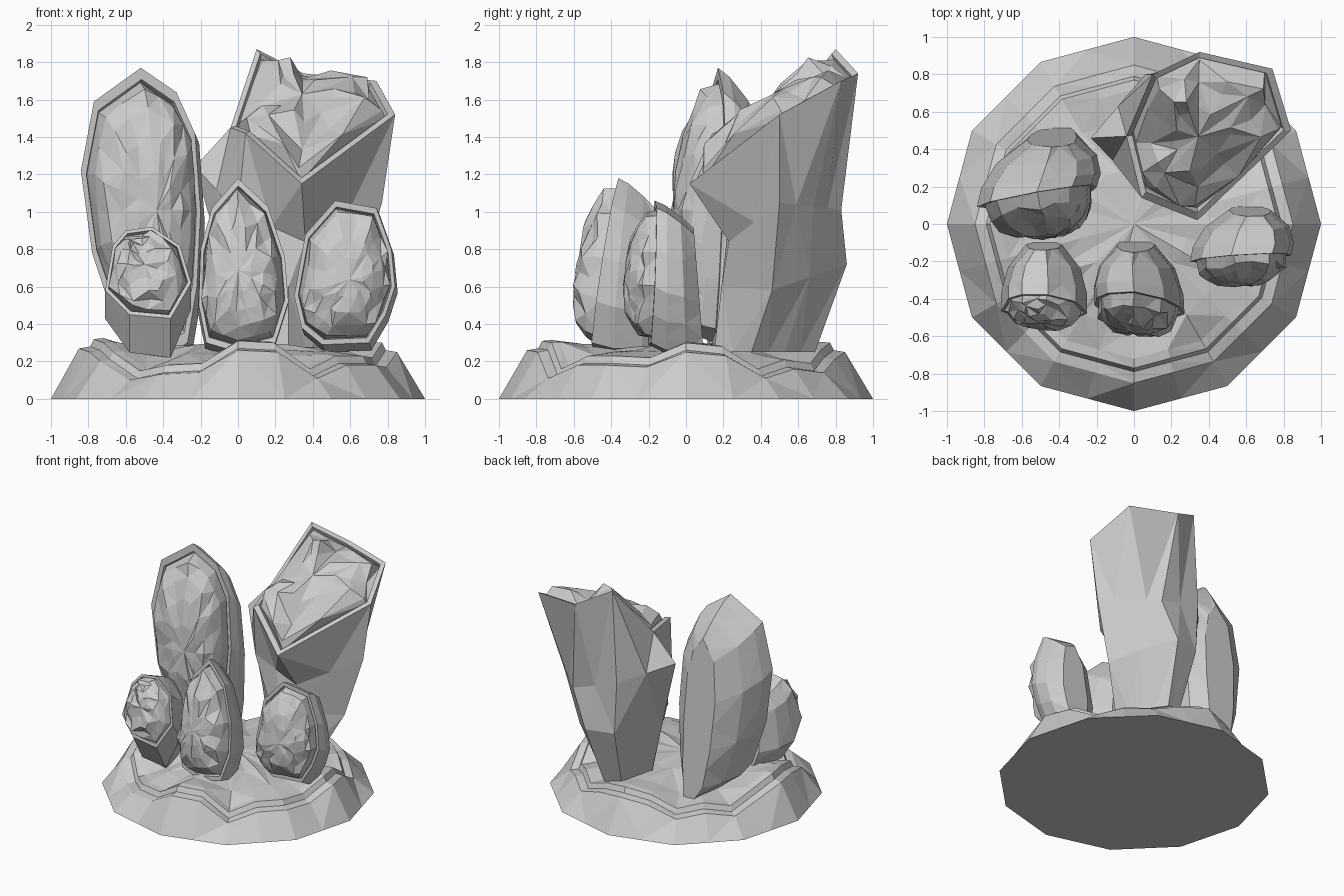
import bpy, math, random
from mathutils import Vector

if "Cube" in bpy.data.objects:
    bpy.data.objects.remove(bpy.data.objects["Cube"], do_unlink=True)

random.seed(4)
stone = bpy.data.materials.new("grey stone")
stone.use_nodes = True
stone.diffuse_color = (0.6, 0.6, 0.6, 1)
stone.node_tree.nodes["Principled BSDF"].inputs["Base Color"].default_value = (0.6, 0.6, 0.6, 1)


def loft(name, rings, tip):
    """Bridge equal closed rings with triangles, cap the first and close the last with a tip."""
    n = len(rings[0])
    verts = [tuple(p) for ring in rings for p in ring] + [tuple(tip)]
    faces = [tuple(reversed(range(n)))]
    for k in range(len(rings) - 1):
        for i in range(n):
            j = (i + 1) % n
            a, b, c, d = k * n + i, k * n + j, (k + 1) * n + j, (k + 1) * n + i
            # alternate the diagonals so facets look broken rather than swirled
            if (k + i) % 2:
                faces += [(a, b, c), (a, c, d)]
            else:
                faces += [(a, b, d), (b, c, d)]
    last = (len(rings) - 1) * n
    faces += [(last + i, last + (i + 1) % n, len(verts) - 1) for i in range(n)]
    mesh = bpy.data.meshes.new(name)
    mesh.from_pydata(verts, [], faces)
    mesh.materials.append(stone)
    bpy.context.collection.objects.link(bpy.data.objects.new(name, mesh))


def double(ring):
    """Add the midpoint of every side."""
    out = []
    for i, p in enumerate(ring):
        out += [p, (p + ring[(i + 1) % len(ring)]) / 2]
    return out


def crystals(rim, normal, bulge, rough, steps):
    """Rim lip, groove and rough crystal dome over an opening."""
    centre = sum(rim, Vector()) / len(rim)

    def inset(scale, lift, jitter=0):
        ring = []
        for p in rim:
            shake = Vector([random.uniform(-1, 1) for _ in range(3)]) * jitter * 0.6
            up = lift + random.uniform(-jitter, jitter)
            ring.append(centre + (p - centre) * scale + normal * up + shake)
        return ring

    rings = [inset(0.92, 0), inset(0.9, -0.03)]
    for s in steps:
        rings.append(inset(s, bulge * (1 - s ** 3), rough * (0.2 + s)))
    return rings, centre + normal * bulge


def geode(name, outline, y, slope_x, slope_z, back, shift, floor, bulge, rough):
    """Half shell behind a front outline, given clockwise in x and z, with crystals in front."""
    xs, zs = [p[0] for p in outline], [p[1] for p in outline]
    cx, low, high = (min(xs) + max(xs)) / 2, min(zs), max(zs)
    cz = (low + high) / 2
    plane = lambda x, z: y + slope_x * (x - cx) + slope_z * (z - cz)
    rim = double([Vector((x, plane(x, z), z)) for x, z in reversed(outline)])

    def shell(width, height, t):
        ring = []
        top = floor + (high - floor) * height
        for p in rim:
            z = floor + (p.z - low) * (top - floor) / (high - low)
            behind = back + 0.08 * (cz - z)
            ring.append(Vector((cx + (p.x - cx) * width + shift * t, p.y + (behind - p.y) * t, z)))
        return ring

    normal = Vector((slope_x, -1, slope_z)).normalized()
    inner, tip = crystals(rim, normal, bulge, rough, (0.86, 0.72, 0.52, 0.28))
    shells = [shell(0.42, 0.82, 1), shell(0.84, 0.9, 0.66), shell(1, 0.97, 0.28)]
    loft(name, shells + [rim] + inner, tip)


# Round base with a wavy stepped rim, one height for every 15 degrees
heights = [0.25, 0.23, 0.11, 0.16, 0.14, 0.21, 0.25, 0.22, 0.14, 0.17, 0.13, 0.2,
           0.27, 0.25, 0.2, 0.1, 0.13, 0.14, 0.26, 0.25, 0.11, 0.18, 0.18, 0.17]


def base_ring(radius, lift, flat=0, level=0.27, jitter=0):
    ring = []
    for i, h in enumerate(heights):
        a = math.radians(15 * i)
        # odd points sit on the chords, which keeps twelve straight sides
        r = radius * (math.cos(math.radians(15)) if i % 2 else 1)
        z = (h + lift) * (1 - flat) + level * flat + random.uniform(-jitter, jitter)
        ring.append(Vector((r * math.cos(a), r * math.sin(a), z)))
    return ring


loft("base", [base_ring(1, 0, 1, 0), base_ring(0.85, 0), base_ring(0.79, 0.01),
              base_ring(0.77, 0.05), base_ring(0.72, 0.055), base_ring(0.56, 0.05, 0.6, 0.26, 0.015),
              base_ring(0.3, 0, 1, 0.28, 0.015)], (0, 0, 0.3))

# Four geodes around the base
geode("tall_geode",
      [(-0.4, 0.22), (-0.66, 0.42), (-0.78, 0.78), (-0.84, 1.22), (-0.77, 1.59), (-0.52, 1.77),
       (-0.33, 1.64), (-0.23, 1.42), (-0.2, 1.0), (-0.22, 0.6), (-0.27, 0.3)],
      0.14, 0.18, 0.04, 0.45, 0.08, 0.15, 0.22, 0.016)
geode("centre_geode",
      [(0.0, 0.25), (-0.17, 0.3), (-0.21, 0.5), (-0.2, 0.8), (-0.14, 1.02), (0.0, 1.18),
       (0.16, 1.03), (0.25, 0.76), (0.27, 0.52), (0.2, 0.3)],
      -0.43, -0.1, 0.14, -0.13, -0.02, 0.22, 0.15, 0.018)
geode("right_geode",
      [(0.45, 0.29), (0.34, 0.38), (0.3, 0.55), (0.36, 0.88), (0.52, 1.06), (0.74, 1.02),
       (0.82, 0.8), (0.84, 0.6), (0.79, 0.45), (0.7, 0.3)],
      -0.18, 0.06, 0.04, 0.06, 0.05, 0.25, 0.15, 0.018)
geode("small_geode",
      [(-0.58, 0.45), (-0.71, 0.58), (-0.67, 0.82), (-0.6, 0.9), (-0.46, 0.92), (-0.31, 0.82),
       (-0.25, 0.62), (-0.36, 0.43)],
      -0.45, -0.05, 0.3, -0.13, 0, 0.22, 0.09, 0.025)

# Big leaning crystal: foot, lower body, shoulder and slanted opening
foot = [(0.27, 0.15, 0.25), (0.47, 0.35, 0.25), (0.37, 0.53, 0.25), (0.25, 0.69, 0.25),
        (0.12, 0.65, 0.25), (0.03, 0.4, 0.25), (0.14, 0.2, 0.25)]
body = [(0.27, 0.19, 0.6), (0.63, 0.46, 0.58), (0.49, 0.66, 0.65), (0.3, 0.86, 0.72),
        (0.08, 0.8, 0.72), (-0.06, 0.4, 0.65), (0.12, 0.22, 0.65)]
shoulder = [(0.36, 0.23, 0.84), (0.77, 0.5, 1.05), (0.6, 0.68, 1.03), (0.43, 0.83, 1.01),
            (0.06, 0.8, 1.13), (-0.23, 0.46, 1.24), (0.0, 0.22, 1.0)]
opening = [(0.34, 0.02, 1.15), (0.84, 0.5, 1.52), (0.74, 0.83, 1.7), (0.35, 0.92, 1.74),
           (0.1, 0.8, 1.87), (-0.04, 0.47, 1.45), (0.04, 0.14, 1.42)]
rings = [double([Vector(p) for p in ring]) for ring in (foot, body, shoulder, opening)]
inner, tip = crystals(rings[-1], Vector((0.05, -0.6, 0.8)), 0.1, 0.05, (0.84, 0.64, 0.36))
loft("big_crystal", rings + inner, tip)
